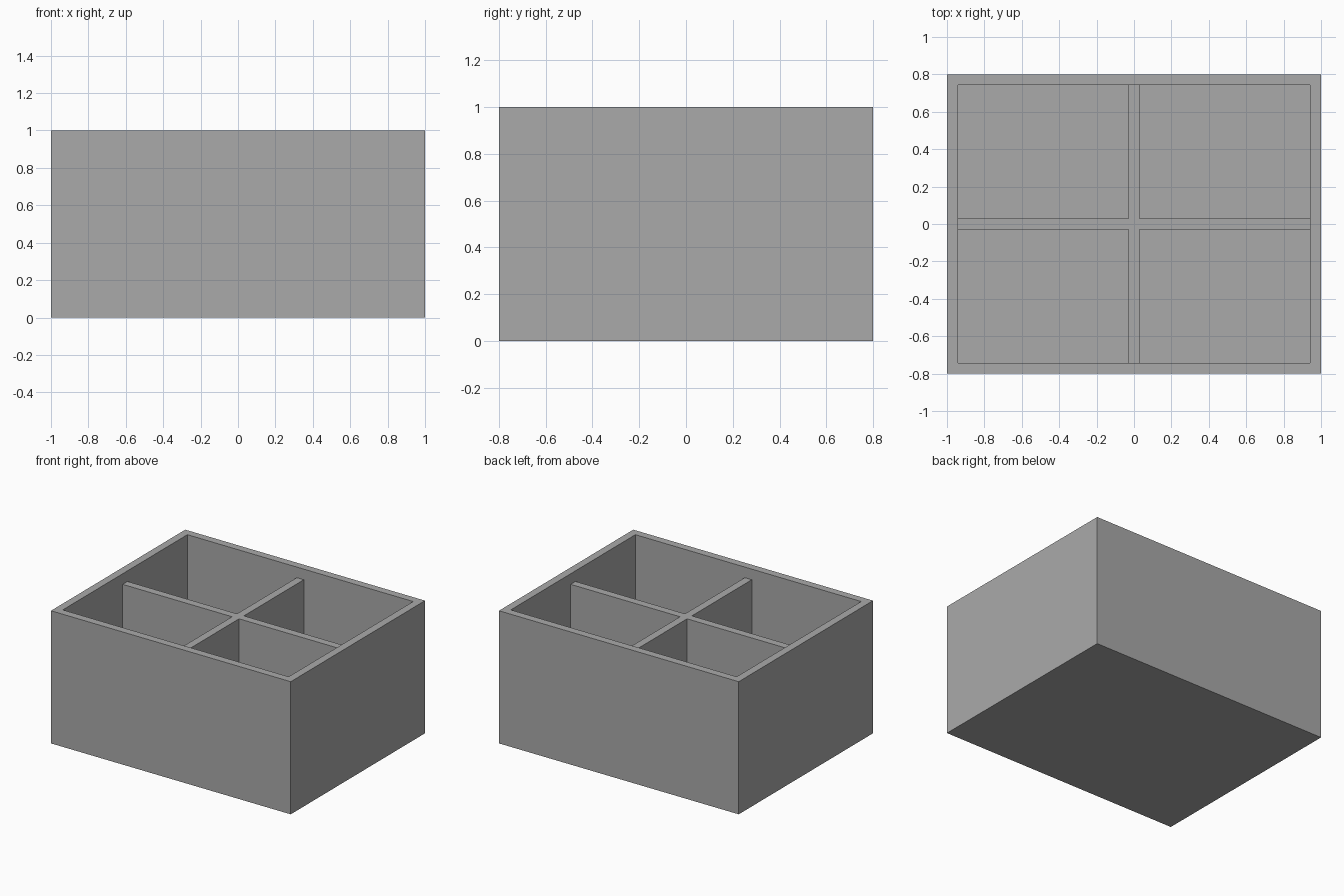
import bpy
import bmesh

if "Cube" in bpy.data.objects:
    bpy.data.objects.remove(bpy.data.objects["Cube"])

WALL = 0.058          # thickness of walls, floor and dividers
HX, HY, H = 1.0, 0.8, 1.0
DIVIDER_TOP = 0.92

grey = bpy.data.materials.new("plain grey")
grey.diffuse_color = (0.4, 0.4, 0.4, 1)
grey.use_nodes = True
grey.node_tree.nodes["Principled BSDF"].inputs["Base Color"].default_value = grey.diffuse_color


def extruded(name, outline, z0, z1):
    """Closed solid from a flat outline; returns the object."""
    bm = bmesh.new()
    base = bm.faces.new([bm.verts.new((x, y, z0)) for x, y in outline])
    ext = bmesh.ops.extrude_face_region(bm, geom=[base], use_keep_orig=True)
    for v in ext["geom"]:
        if isinstance(v, bmesh.types.BMVert):
            v.co.z = z1
    bmesh.ops.recalc_face_normals(bm, faces=bm.faces)
    mesh = bpy.data.meshes.new(name)
    bm.to_mesh(mesh)
    bm.free()
    mesh.materials.append(grey)
    obj = bpy.data.objects.new(name, mesh)
    bpy.context.collection.objects.link(obj)
    return obj


# Open box: solid block whose top face is inset and pushed down to the floor
box = extruded("box_shell", [(-HX, -HY), (HX, -HY), (HX, HY), (-HX, HY)], 0, H)
bm = bmesh.new()
bm.from_mesh(box.data)
top = max(bm.faces, key=lambda f: f.calc_center_median().z)
bmesh.ops.inset_region(bm, faces=[top], thickness=WALL, use_even_offset=True)
ext = bmesh.ops.extrude_face_region(bm, geom=[top])
bmesh.ops.translate(bm, vec=(0, 0, WALL - H),
                    verts=[v for v in ext["geom"] if isinstance(v, bmesh.types.BMVert)])
if top.is_valid:
    bmesh.ops.delete(bm, geom=[top], context="FACES_ONLY")
bmesh.ops.recalc_face_normals(bm, faces=bm.faces)
bm.to_mesh(box.data)
bm.free()

# Cross-shaped divider, slightly lower than the rim
t, x, y = WALL / 2, HX - WALL, HY - WALL
quarter = [(x, -t), (x, t), (t, t), (t, y), (-t, y), (-t, t)]
cross = quarter + [(-px, -py) for px, py in quarter]
extruded("cross_divider", cross, WALL, DIVIDER_TOP)
